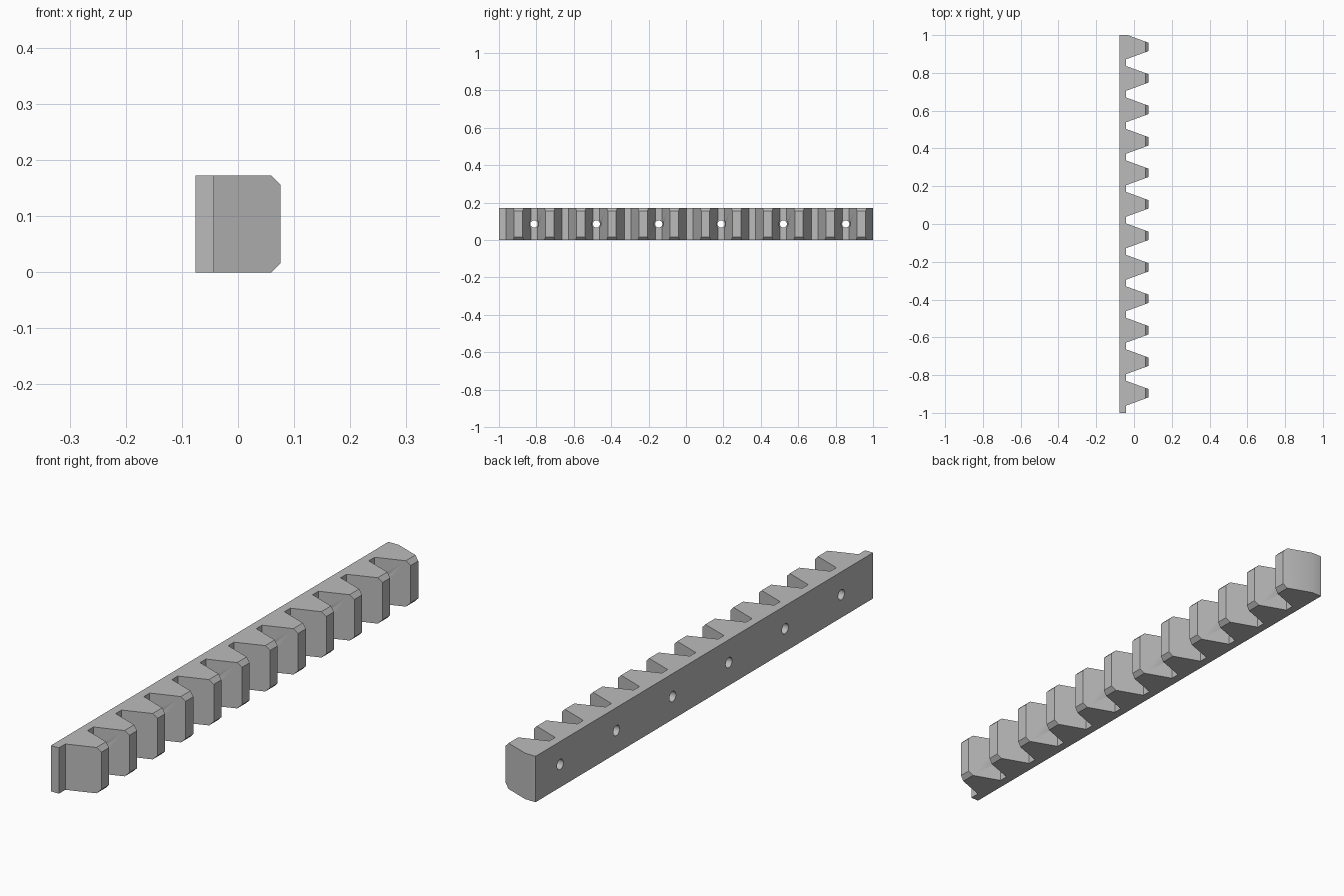
import bpy, bmesh, math

if "Cube" in bpy.data.objects:
    bpy.data.objects.remove(bpy.data.objects["Cube"])

PITCH = 1 / 6
BACK, ROOT, TIP = -0.076, -0.043, 0.076
HEIGHT, CHAMFER = 0.172, 0.016
FIRST = 0.9375            # centre of the tooth nearest the back end
ROOT_HALF, TIP_HALF = 0.066, 0.0225

steel = bpy.data.materials.new("steel_grey")
steel.diffuse_color = (0.5, 0.5, 0.5, 1)
steel.use_nodes = True
steel.node_tree.nodes["Principled BSDF"].inputs["Base Color"].default_value = steel.diffuse_color


def prism(name, points, depth_vector):
    """Extrude a closed 3D outline along a vector."""
    bm = bmesh.new()
    face = bm.faces.new([bm.verts.new(p) for p in points])
    ext = bmesh.ops.extrude_face_region(bm, geom=[face])
    verts = [g for g in ext["geom"] if isinstance(g, bmesh.types.BMVert)]
    bmesh.ops.translate(bm, verts=verts, vec=depth_vector)
    bmesh.ops.recalc_face_normals(bm, faces=bm.faces)
    mesh = bpy.data.meshes.new(name)
    bm.to_mesh(mesh)
    bm.free()
    obj = bpy.data.objects.new(name, mesh)
    bpy.context.collection.objects.link(obj)
    return obj


def cut(target, cutter, operation="DIFFERENCE"):
    mod = target.modifiers.new(cutter.name, "BOOLEAN")
    mod.operation = operation
    mod.solver = "EXACT"
    mod.object = cutter
    bpy.context.view_layer.objects.active = target
    bpy.ops.object.modifier_apply(modifier=mod.name)
    bpy.data.objects.remove(cutter)


def bore(name, radius, x0, x1, y):
    bpy.ops.mesh.primitive_cylinder_add(
        vertices=32, radius=radius, depth=x1 - x0,
        location=((x0 + x1) / 2, y, HEIGHT / 2), rotation=(0, math.pi / 2, 0))
    bpy.context.object.name = name
    return bpy.context.object


# Toothed bar outline, seen from above; the first tooth is trimmed at y = 1
slope = (ROOT_HALF - TIP_HALF) / (TIP - ROOT)
trim_x = ROOT + (FIRST + ROOT_HALF - 1) / slope
outline = [(BACK, -1), (BACK, 1), (trim_x, 1)]
for i in range(12):
    c = FIRST - i * PITCH
    if i:
        outline.append((ROOT, c + ROOT_HALF))
    outline += [(TIP, c + TIP_HALF), (TIP, c - TIP_HALF), (ROOT, c - ROOT_HALF)]
outline.append((ROOT, -1))
rack = prism("toothed_bar", [(x, y, 0) for x, y in outline], (0, 0, HEIGHT))

# Chamfers along the top and bottom of the tooth tips
e = 0.01
for z, s in ((HEIGHT, 1), (0, -1)):
    a, b = TIP - CHAMFER - e, z + s * e
    tri = [(a, -1.1, b), (TIP + e, -1.1, b), (TIP + e, -1.1, z - s * (CHAMFER + e))]
    cut(rack, prism("chamfer_cutter", tri, (0, 2.2, 0)))

# Screw holes in every second gap, with clearance for the screw heads
for i in range(6):
    y = FIRST - PITCH / 2 - i * 2 * PITCH
    cut(rack, bore("hole_cutter", 0.019, -0.1, 0.1, y))
    cut(rack, bore("head_cutter", 0.025, ROOT - 0.002, 0.1, y))

rack.data.materials.clear()
rack.data.materials.append(steel)
bpy.ops.object.select_all(action="DESELECT")
rack.select_set(True)
bpy.context.view_layer.objects.active = rack
bpy.ops.object.shade_smooth_by_angle(angle=math.radians(30))
